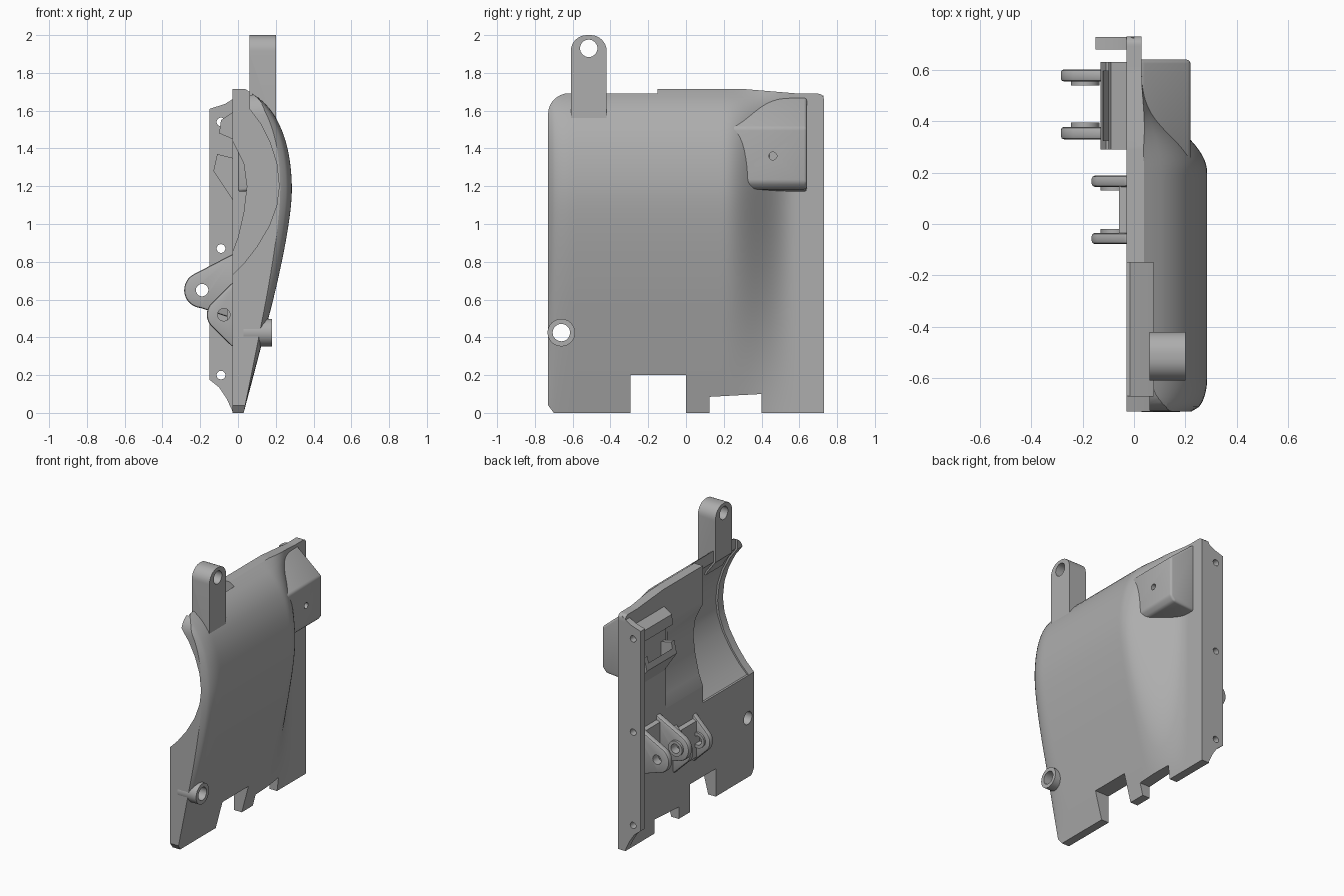
import bpy, bmesh, math
from math import sin, cos, pi, sqrt

if "Cube" in bpy.data.objects:
    bpy.data.objects.remove(bpy.data.objects["Cube"])

GREY = (0.42, 0.42, 0.42, 1)
mat = bpy.data.materials.new("plain grey")
mat.use_nodes = True
mat.diffuse_color = GREY
mat.node_tree.nodes["Principled BSDF"].inputs["Base Color"].default_value = GREY


def finish(name, bm):
    bmesh.ops.recalc_face_normals(bm, faces=bm.faces)
    me = bpy.data.meshes.new(name)
    bm.to_mesh(me)
    bm.free()
    me.materials.append(mat)
    ob = bpy.data.objects.new(name, me)
    bpy.context.collection.objects.link(ob)
    return ob


def prism(name, pts, axis, a, b):
    """Extrude an (x,z) outline along y, or a (y,z) outline along x."""
    bm = bmesh.new()
    put = (lambda p, d: (p[0], d, p[1])) if axis == "y" else (lambda p, d: (d, p[0], p[1]))
    face = bm.faces.new([bm.verts.new(put(p, a)) for p in pts])
    ext = bmesh.ops.extrude_face_region(bm, geom=[face])["geom"]
    shift = (0, b - a, 0) if axis == "y" else (b - a, 0, 0)
    bmesh.ops.translate(bm, vec=shift, verts=[v for v in ext if isinstance(v, bmesh.types.BMVert)])
    return finish(name, bm)


def arc(cx, cz, r, a0, a1, n=8):
    return [(cx + r * cos(math.radians(a0 + (a1 - a0) * i / n)),
             cz + r * sin(math.radians(a0 + (a1 - a0) * i / n))) for i in range(n + 1)]


def circle(cx, cz, r, n=32):
    return arc(cx, cz, r, 0, 360, n)[:-1]


def activate(ob):
    bpy.ops.object.select_all(action="DESELECT")
    ob.select_set(True)
    bpy.context.view_layer.objects.active = ob


def boolean(ob, cutter, op="DIFFERENCE", keep=False):
    mod = ob.modifiers.new("cut", "BOOLEAN")
    mod.operation, mod.solver, mod.object = op, "EXACT", cutter
    activate(ob)
    bpy.ops.object.modifier_apply(modifier=mod.name)
    if not keep:
        bpy.data.objects.remove(cutter)


def bevel(ob, width, segments=2):
    mod = ob.modifiers.new("bevel", "BEVEL")
    mod.width, mod.segments, mod.limit_method = width, segments, "ANGLE"
    mod.angle_limit = math.radians(40)
    activate(ob)
    bpy.ops.object.modifier_apply(modifier=mod.name)


# Bulge height over z, smoothly interpolated
PROFILE = [(-.3, -.05), (0, .03), (.35, .122), (.7, .21), (1.0, .268), (1.2, .285),
           (1.4, .262), (1.55, .207), (1.65, .13), (1.72, .03), (1.8, -.1)]


def bulge(z):
    for i in range(1, len(PROFILE) - 2):
        (za, a), (zb, b), (zc, c), (zd, d) = PROFILE[i - 1:i + 3]
        if z <= zc or i == len(PROFILE) - 3:
            t, w = (z - zb) / (zc - zb), zc - zb
            m, n = w * (c - a) / (zc - za), w * (d - b) / (zd - zb)
            s, q = t * t, t * t * t
            return (2*q - 3*s + 1) * b + (q - 2*s + t) * m + (3*s - 2*q) * c + (q - s) * n


def spread(y):
    if y < -.6:
        t = min((-.6 - y) / .13, 1)
        return 1 - .25 * (1 - sqrt(1 - t * t))
    t = min(max((y - .2) / .38, 0), 1)
    return .5 + .5 * cos(pi * t)


# Curved shell: a bulged sheet thickened back to a flat inner plane
bm = bmesh.new()
cols, rows = 80, 60
grid = []
for i in range(cols + 1):
    y = -.77 + 1.54 * i / cols
    line = []
    for j in range(rows + 1):
        z = -.04 + 1.77 * j / rows
        x = max(.03 + (bulge(z) - .03) * spread(y), .005)
        line.append(bm.verts.new((x, y, z)))
    grid.append(line)
faces = [bm.faces.new((grid[i][j], grid[i + 1][j], grid[i + 1][j + 1], grid[i][j + 1]))
         for i in range(cols) for j in range(rows)]
for v in bmesh.ops.extrude_face_region(bm, geom=faces)["geom"]:
    if isinstance(v, bmesh.types.BMVert):
        v.co.x = -.03
shell = finish("shell", bm)

# Trim to the side outline with notched foot, stepped top and round corners
outline = ([(-.70, 0), (-.295, 0), (-.295, .2), (0, .2), (0, 0), (.125, 0), (.125, .085),
            (.4, .1), (.4, 0), (.73, 0)]
           + arc(.70, 1.66, .03, 0, 90, 4)
           + [(.6, 1.69), (.3, 1.715), (-.15, 1.715), (-.15, 1.692)]
           + arc(-.62, 1.582, .11, 90, 180) + [(-.73, .9), (-.73, .04)])
boolean(shell, prism("trim", outline, "x", -.3, .5), "INTERSECT")

# Round recess at the front, with a lip, and a shallow recess behind it
ARC = [(-.03, .73), (.03, .79), (.1, .88), (.165, .99), (.205, 1.1), (.218, 1.2),
       (.205, 1.32), (.17, 1.43), (.12, 1.53), (.06, 1.61)]


def recess(y0, y1, deeper=0.0):
    pts = [(x + deeper, z) for x, z in ARC]
    return prism("recess", pts + [(.06 + deeper, 1.9), (-.2, 1.9), (-.2, .73)], "y", y0, y1)


boolean(shell, prism("hollow", [(-.1, .85), (-.03, .85), (0, .93), (.03, 1.06), (.047, 1.2),
                                (.03, 1.32), (-.03, 1.44), (-.1, 1.44)], "y", -.3, .27))
boolean(shell, recess(-.67, -.15, .015))
lip_cutter = recess(-.8, -.15)
boolean(shell, lip_cutter, keep=True)

# Hanging tab with eye
tab = prism("hanging_tab", [(-.61, 1.5), (-.42, 1.5)] + arc(-.505, 1.915, .085, 0, 90)
            + arc(-.525, 1.915, .085, 90, 180), "x", .06, .2)
boolean(tab, lip_cutter)
boolean(tab, prism("eye", circle(-.515, 1.93, .046), "x", 0, .3))

# Outer boss with through hole
boss = prism("boss", circle(-.66, .425, .073), "x", .03, .18)
for ob in (shell, boss):
    boolean(ob, prism("bore", circle(-.66, .425, .046), "x", -.2, .4))

# Outer wedge housing
housing = prism("housing", [(.0, 1.17), (.19, 1.185), (.22, 1.22), (.22, 1.51), (.03, 1.67),
                            (0, 1.67)], "y", .2, .64)
bevel(housing, .02, 3)
boolean(housing, prism("bore", circle(.46, 1.36, .021), "x", .1, .4))

# Rear mounting flange with three screw holes
flange = prism("rear_flange", [(0, .01), (-.03, .01), (-.06, .075), (-.1, .135), (-.15, .175),
                               (-.15, 1.61), (-.07, 1.635), (-.03, 1.66), (0, 1.68)],
               "y", .68, .729)
for z in (.2, .87, 1.54):
    boolean(flange, prism("bore", circle(-.09, z, .023), "y", .6, .8))


# Hinge forks: paired lugs, inner bosses and a base pad
def fork(name, cx, cz, r, top, low, angles, sides):
    body = [(0, top), (-.03, top)] + arc(cx, cz, r, *angles, 14) + [(-.03, low), (0, low)]
    for k, (y0, y1, inner) in enumerate(sides):
        lug = prism(f"{name}_lug_{k + 1}", body, "y", y0, y1)
        bevel(lug, .012)
        ring = prism(f"{name}_ring_{k + 1}", circle(cx, cz, .055), "y",
                     min(inner, y1), max(inner, y0))
        for ob in (lug, ring):
            boolean(ob, prism("bore", circle(cx, cz, .033), "y", y0 - .1, y1 + .1))
    prism(f"{name}_base", [(0, top - .02), (-.058, top - .04), (-.058, low + .04), (0, low + .02)],
          "y", sides[0][0] + .01, sides[1][1] - .01)


fork("upper_fork", -.19, .65, .095, .84, .5, (120, 265),
     [(.33, .378, .395), (.555, .602, .54)])
fork("lower_fork", -.075, .52, .09, .69, .35, (140, 225),
     [(-.078, -.035, -.02), (.145, .188, .13)])

# Inner latch frame: two shelves and cheeks with a slot between
LOWER = [(0, 1.13), (-.03, 1.13), (-.13, 1.28), (-.11, 1.37), (-.03, 1.35), (0, 1.35)]
UPPER = [(0, 1.45), (-.03, 1.45), (-.1, 1.48), (-.09, 1.55), (-.03, 1.59), (0, 1.59)]
for side, (y0, y1) in (("front", (.29, .325)), ("rear", (.595, .63))):
    prism(f"latch_{side}_lower_cheek", LOWER, "y", y0, y1)
    prism(f"latch_{side}_upper_cheek", UPPER, "y", y0, y1)
prism("latch_lower_shelf", [(0, 1.13), (-.03, 1.13), (-.13, 1.28), (-.12, 1.325), (-.1, 1.28),
                            (0, 1.17)], "y", .29, .63)
prism("latch_upper_shelf", [(0, 1.55), (-.07, 1.52), (-.1, 1.48), (-.09, 1.55), (-.03, 1.59),
                            (0, 1.59)], "y", .29, .63)

# Smooth curved surfaces while keeping crisp edges
for ob in bpy.context.scene.objects:
    if ob.type == "MESH":
        activate(ob)
        bpy.ops.object.shade_smooth_by_angle(angle=math.radians(30))
